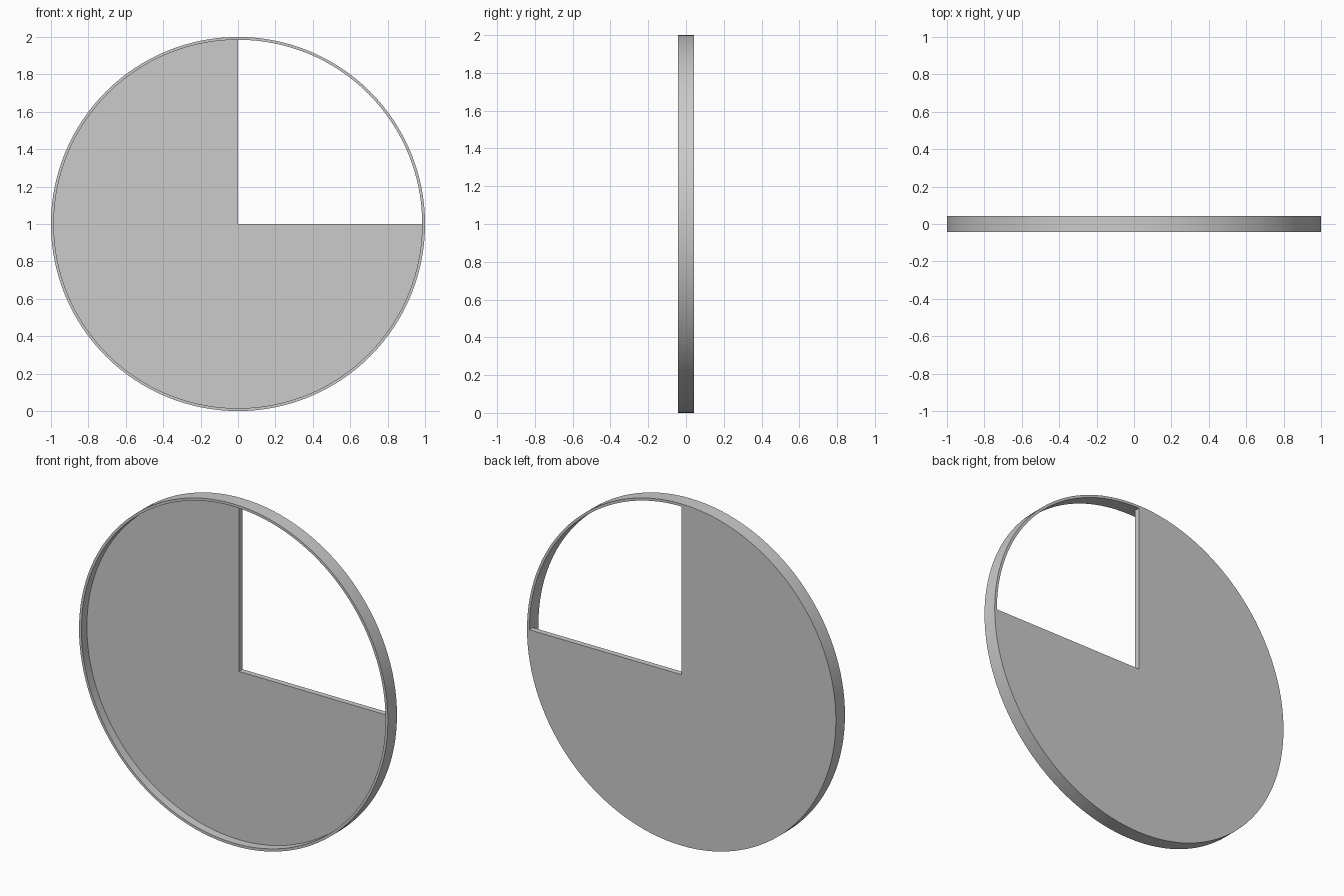
import bpy, bmesh
from math import cos, sin, pi, radians

if "Cube" in bpy.data.objects:
    bpy.data.objects.remove(bpy.data.objects["Cube"])

SEG = 128                      # divisible by 4, so the quarter opening lands on vertices
R_OUT, R_IN = 1.0, 0.985
Y_FRONT, Y_BACK, Y_PANEL = -0.042, 0.042, 0.009


def point(r, i, y):
    a = 2 * pi * i / SEG
    return (r * cos(a), y, 1 + r * sin(a))


def finish(name, bm):
    bmesh.ops.recalc_face_normals(bm, faces=bm.faces)
    mesh = bpy.data.meshes.new(name)
    bm.to_mesh(mesh)
    bm.free()
    obj = bpy.data.objects.new(name, mesh)
    bpy.context.collection.objects.link(obj)
    bpy.ops.object.select_all(action='DESELECT')
    obj.select_set(True)
    bpy.context.view_layer.objects.active = obj
    bpy.ops.object.shade_smooth_by_angle(angle=radians(30))
    return obj


# Thin full-circle rim: rectangular section swept round
bm = bmesh.new()
section = [(R_OUT, Y_FRONT), (R_OUT, Y_BACK), (R_IN, Y_BACK), (R_IN, Y_FRONT)]
rings = [[bm.verts.new(point(r, i, y)) for r, y in section] for i in range(SEG)]
for i in range(SEG):
    a, b = rings[i], rings[(i + 1) % SEG]
    for k in range(4):
        n = (k + 1) % 4
        bm.faces.new((a[k], a[n], b[n], b[k]))
finish("rim", bm)

# Three-quarter panel, flush with the back of the rim and recessed at the front
bm = bmesh.new()
outline = [(0, Y_PANEL, 1)] + [point(R_IN, i, Y_PANEL) for i in range(SEG // 4, SEG + 1)]
face = bm.faces.new([bm.verts.new(p) for p in outline])
ext = bmesh.ops.extrude_face_region(bm, geom=[face], use_keep_orig=True)
moved = [g for g in ext["geom"] if isinstance(g, bmesh.types.BMVert)]
bmesh.ops.translate(bm, verts=moved, vec=(0, Y_BACK - Y_PANEL, 0))
finish("three_quarter_panel", bm)
